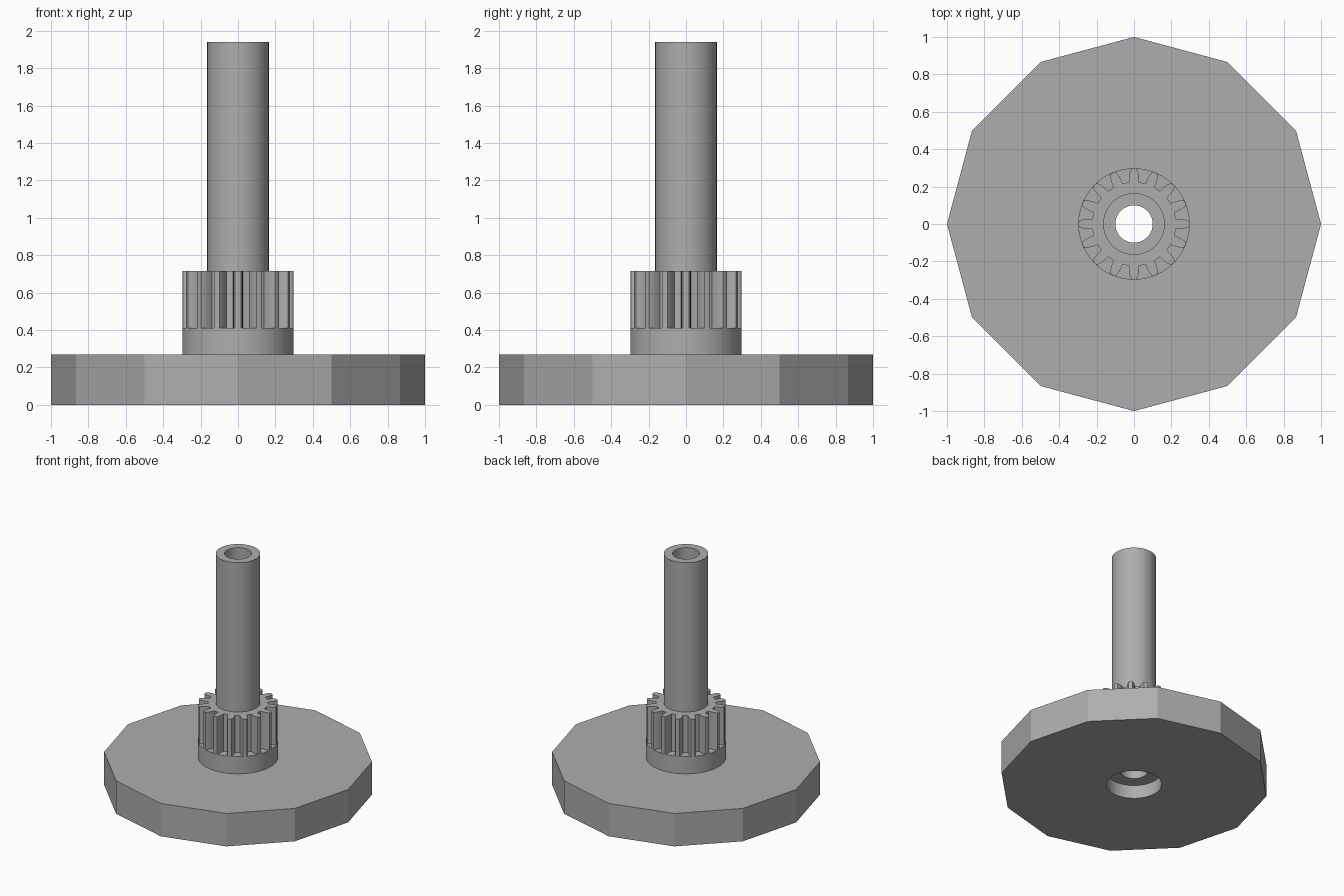
import bpy, bmesh
from math import sin, cos, pi, radians

old = bpy.data.objects.get("Cube")
if old:
    bpy.data.objects.remove(old, do_unlink=True)

grey = bpy.data.materials.new("plain_grey")
grey.use_nodes = True
colour = (0.42, 0.42, 0.42, 1)
grey.diffuse_color = colour
grey.node_tree.nodes["Principled BSDF"].inputs["Base Color"].default_value = colour


def ring(radius, count):
    return [(radius * cos(2 * pi * i / count), radius * sin(2 * pi * i / count)) for i in range(count)]


def tube(name, outline, bore, z0, z1, smooth=True):
    """Extrude an outline with a round hole through it."""
    bm = bmesh.new()
    edges = []
    for loop in (outline, bore):
        verts = [bm.verts.new((x, y, z0)) for x, y in loop]
        edges += [bm.edges.new((verts[i - 1], verts[i])) for i in range(len(verts))]
    bmesh.ops.triangle_fill(bm, edges=edges, use_beauty=True)
    bmesh.ops.dissolve_limit(bm, angle_limit=0.01, verts=bm.verts, edges=bm.edges)
    top = bmesh.ops.extrude_face_region(bm, geom=bm.faces[:], use_keep_orig=True)["geom"]
    bmesh.ops.translate(bm, vec=(0, 0, z1 - z0), verts=[v for v in top if isinstance(v, bmesh.types.BMVert)])
    bmesh.ops.recalc_face_normals(bm, faces=bm.faces)
    mesh = bpy.data.meshes.new(name)
    bm.to_mesh(mesh)
    bm.free()
    mesh.materials.append(grey)
    obj = bpy.data.objects.new(name, mesh)
    bpy.context.collection.objects.link(obj)
    if smooth:
        bpy.ops.object.select_all(action="DESELECT")
        obj.select_set(True)
        bpy.context.view_layer.objects.active = obj
        bpy.ops.object.shade_smooth_by_angle(angle=radians(25))
    return obj


# Pinion outline: teeth narrow towards rounded flanks at the tip
TEETH = 16
flank = [(0.225, 6.6), (0.25, 6.0), (0.275, 4.8), (0.295, 3.0)]
tooth = [(r, -a) for r, a in flank] + [(0.298, 0)] + [(r, a) for r, a in reversed(flank)]
gear = [(r * cos(radians(a + 360 * t / TEETH)), r * sin(radians(a + 360 * t / TEETH)))
        for t in range(TEETH) for r, a in tooth]

BORE = ring(0.1, 48)
COUNTERBORE = ring(0.205, 48)

# Twelve-sided base, recessed underneath
tube("base_disc_lower", ring(1.0, 12), COUNTERBORE, 0, 0.11)
tube("base_disc_upper", ring(1.0, 12), BORE, 0.11, 0.27)
# Hub, pinion and hollow shaft
tube("collar", ring(0.298, 64), BORE, 0.27, 0.41)
tube("pinion_gear", gear, BORE, 0.41, 0.715)
tube("hollow_shaft", ring(0.165, 64), BORE, 0.715, 1.94)
